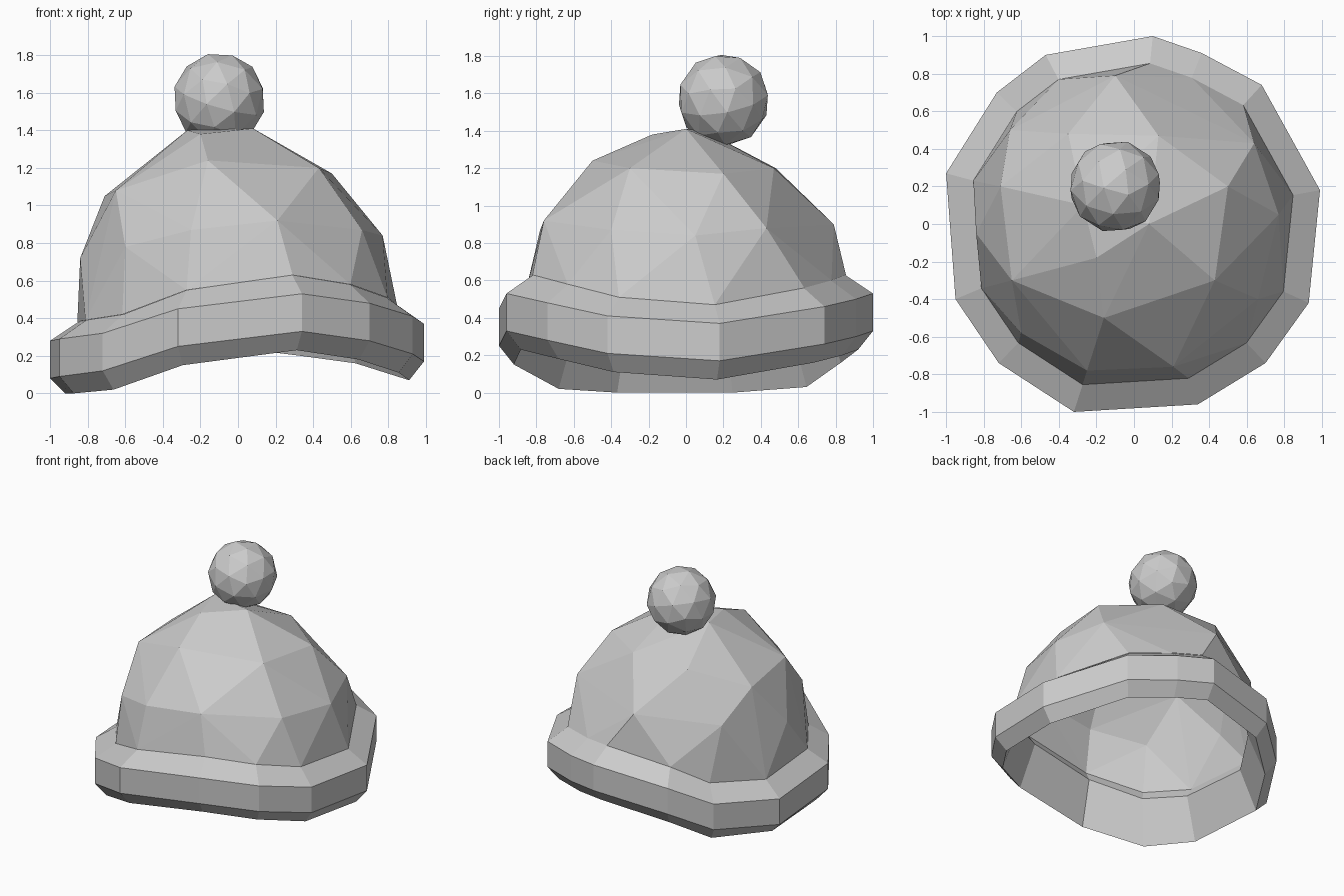
import bpy
import bmesh
from mathutils import Vector, Euler

if "Cube" in bpy.data.objects:
    bpy.data.objects.remove(bpy.data.objects["Cube"], do_unlink=True)

# One plain wool colour for the whole hat
wool = bpy.data.materials.new("grey_wool")
wool.use_nodes = True
wool.diffuse_color = (0.6, 0.6, 0.6, 1)
wool.node_tree.nodes["Principled BSDF"].inputs["Base Color"].default_value = wool.diffuse_color


def finish(name, bm):
    """Turn a bmesh into a flat-shaded object with the wool material."""
    mesh = bpy.data.meshes.new(name)
    bm.to_mesh(mesh)
    bm.free()
    mesh.materials.append(wool)
    obj = bpy.data.objects.new(name, mesh)
    bpy.context.collection.objects.link(obj)
    return obj


# Path of the brim's upper outer edge, sagging over both ears
brim_path = [Vector(p) for p in (
    (.34, -.96, .53), (.7, -.74, .48), (.93, -.42, .41), (.99, .18, .37),
    (.68, .74, .46), (.36, .91, .5), (.1, 1, .53), (-.47, .9, .46),
    (-.73, .7, .33), (-1, .27, .28), (-.95, -.4, .29), (-.72, -.74, .32),
    (-.32, -1, .45))]


def brim_ring(scale, offset):
    """Copy the brim path, scaled towards the middle and shifted in height."""
    return [Vector((p.x * scale, p.y * scale, max(0, p.z + offset))) for p in brim_path]


# Folded brim: a closed band swept round the path
def make_brim():
    bm = bmesh.new()
    section = [(1, 0), (1, -.2), (.92, -.3), (.8, .02), (.85, .1)]
    rings = [[bm.verts.new(co) for co in brim_ring(s, h)] for s, h in section]
    count = len(brim_path)
    for upper, lower in zip(rings, rings[1:] + rings[:1]):
        for i in range(count):
            j = (i + 1) % count
            bm.faces.new((upper[i], lower[i], lower[j], upper[j]))
    bmesh.ops.recalc_face_normals(bm, faces=bm.faces)
    return finish("brim", bm)


# Crown: uneven faceted dome, wrapped over a few peaks and left open below
def make_crown():
    peaks = [
        (.08, 0, 1.41), (-.2, -.18, 1.38), (-.27, .1, 1.4),
        (.43, -.3, 1.2), (.5, .2, 1.17), (-.16, -.5, 1.24),
        (.13, .47, 1.2), (-.65, -.3, 1.08), (-.71, .2, 1.05), (-.35, .48, 1.2),
        (.66, -.4, .87), (.64, .43, .88), (.21, -.76, .92), (-.25, -.78, .87),
        (-.6, -.58, .78), (-.84, -.05, .72), (-.1, .79, .9), (-.66, .5, .85),
        (.77, .05, .84)]
    bm = bmesh.new()
    for p in peaks:
        bm.verts.new(p)
    rim = {bm.verts.new(co) for co in brim_ring(.855, .1)}
    bmesh.ops.convex_hull(bm, input=list(bm.verts))
    base = [f for f in bm.faces if all(v in rim for v in f.verts)]
    bmesh.ops.delete(bm, geom=base, context="FACES_ONLY")
    loose = [e for e in bm.edges if not e.link_faces]
    bmesh.ops.delete(bm, geom=loose, context="EDGES")
    bmesh.ops.delete(bm, geom=[v for v in bm.verts if not v.link_faces], context="VERTS")
    bmesh.ops.recalc_face_normals(bm, faces=bm.faces)
    return finish("crown", bm)


# Pompom: small faceted ball resting behind the peak
def make_pompom():
    bm = bmesh.new()
    bmesh.ops.create_icosphere(bm, subdivisions=2, radius=.248)
    turn = Euler((.28, .2, .4)).to_matrix()
    bmesh.ops.transform(bm, matrix=turn.to_4x4(), verts=bm.verts)
    bmesh.ops.translate(bm, vec=(-.1, .2, 1.565), verts=bm.verts)
    return finish("pompom", bm)


make_brim()
make_crown()
make_pompom()
